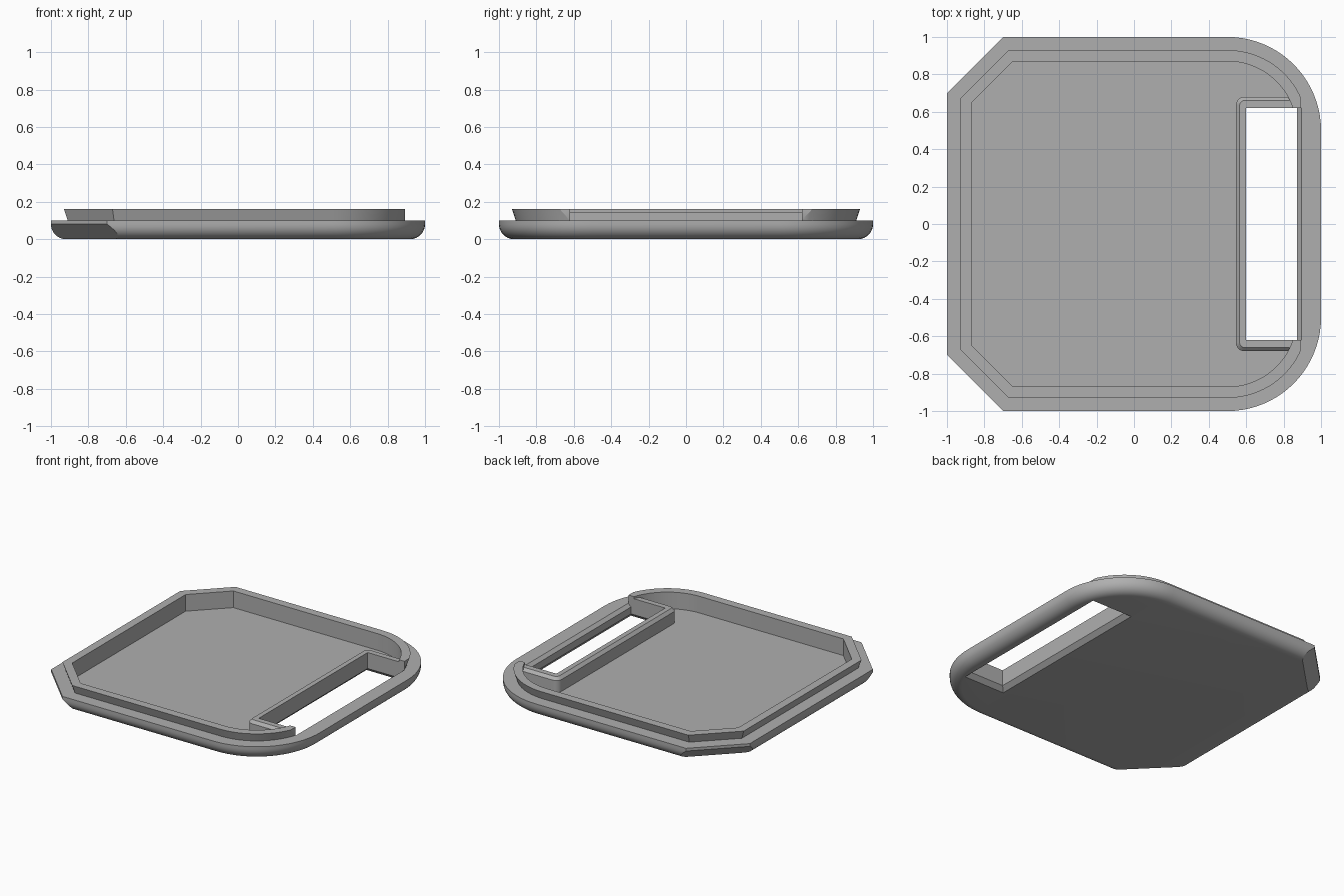
import bpy, bmesh, math

cube = bpy.data.objects.get("Cube")
if cube:
    bpy.data.objects.remove(cube, do_unlink=True)

grey = bpy.data.materials.new("plain_grey")
grey.use_nodes = True
colour = (0.43, 0.43, 0.43, 1)
grey.diffuse_color = colour
grey.node_tree.nodes["Principled BSDF"].inputs["Base Color"].default_value = colour


def loft(name, levels):
    """Closed solid through (z, outline) levels with equal point counts."""
    bm = bmesh.new()
    rings = [[bm.verts.new((x, y, z)) for x, y in pts] for z, pts in levels]
    n = len(rings[0])
    for a, b in zip(rings, rings[1:]):
        for i in range(n):
            j = (i + 1) % n
            bm.faces.new((a[i], a[j], b[j], b[i]))
    bm.faces.new(rings[0][::-1])
    bm.faces.new(rings[-1])
    bmesh.ops.recalc_face_normals(bm, faces=bm.faces)
    mesh = bpy.data.meshes.new(name)
    bm.to_mesh(mesh)
    bm.free()
    mesh.materials.append(grey)
    ob = bpy.data.objects.new(name, mesh)
    bpy.context.collection.objects.link(ob)
    return ob


def tray_outline(inset, cut_inset):
    """Square with round right corners and clipped left corners."""
    half, r = 1 - inset, 0.5 - inset
    diag = 1.7 - cut_inset * math.sqrt(2)
    steps = 20
    top = [(0.5 + r * math.cos(k * math.pi / 2 / steps),
            0.5 + r * math.sin(k * math.pi / 2 / steps)) for k in range(steps + 1)]
    top += [(half - diag, half), (-half, diag - half)]
    return top + [(x, -y) for x, y in reversed(top)]


def rect(x0, x1, y):
    return [(x0, -y), (x1, -y), (x1, y), (x0, y)]


def wall_outline(inset):
    """Rectangle with its two left corners rounded."""
    x0, y0, r = 0.545 + inset, 0.68 - inset, 0.045 - inset
    top = [(0.87, y0)]
    for k in range(7):
        a = math.pi / 2 * (1 + k / 6)
        top.append((x0 + r + r * math.cos(a), y0 - r + r * math.sin(a)))
    return top + [(x, -y) for x, y in reversed(top)]


def combine(target, other, operation):
    mod = target.modifiers.new("combine", 'BOOLEAN')
    mod.operation = operation
    mod.solver = 'EXACT'
    mod.object = other
    bpy.ops.object.select_all(action='DESELECT')
    bpy.context.view_layer.objects.active = target
    target.select_set(True)
    bpy.ops.object.modifier_apply(modifier=mod.name)
    bpy.data.objects.remove(other, do_unlink=True)


# Base plate: rounded underside edge, flat bevel at the clipped corners
R = 0.08
levels = []
for k in range(9):
    a = k / 8 * math.pi / 2
    z = R * (1 - math.cos(a))
    levels.append((z, tray_outline(R * (1 - math.sin(a)), R - z)))
levels.append((0.1, tray_outline(0, 0)))
tray = loft("tray", levels)

# Raised rim, widening upward, trimmed flat beside the handle
rim = loft("rim", [(0.07, tray_outline(0.1, 0.1)), (0.16, tray_outline(0.07, 0.07))])
combine(rim, loft("rim_trim", [(0, rect(0.893, 1.2, 1.2)), (0.3, rect(0.893, 1.2, 1.2))]),
        'DIFFERENCE')
combine(tray, rim, 'UNION')

# Pocket
pocket = tray_outline(0.13, 0.13)
combine(tray, loft("pocket", [(0.04, pocket), (0.3, pocket)]), 'DIFFERENCE')

# Chamfered wall around the handle slot
wall = loft("slot_wall", [(0.02, wall_outline(0)), (0.125, wall_outline(0)),
                          (0.145, wall_outline(0.02))])
combine(tray, wall, 'UNION')

# Handle slot, flared below and eased on the grip side
slot = loft("slot", [(-0.01, rect(0.56, 0.902, 0.66)), (0.03, rect(0.6, 0.872, 0.62)),
                     (0.08, rect(0.6, 0.872, 0.62)), (0.1, rect(0.6, 0.896, 0.62)),
                     (0.3, rect(0.6, 0.896, 0.62))])
combine(tray, slot, 'DIFFERENCE')

tray.select_set(True)
bpy.context.view_layer.objects.active = tray
bpy.ops.object.shade_smooth_by_angle(angle=math.radians(25))
